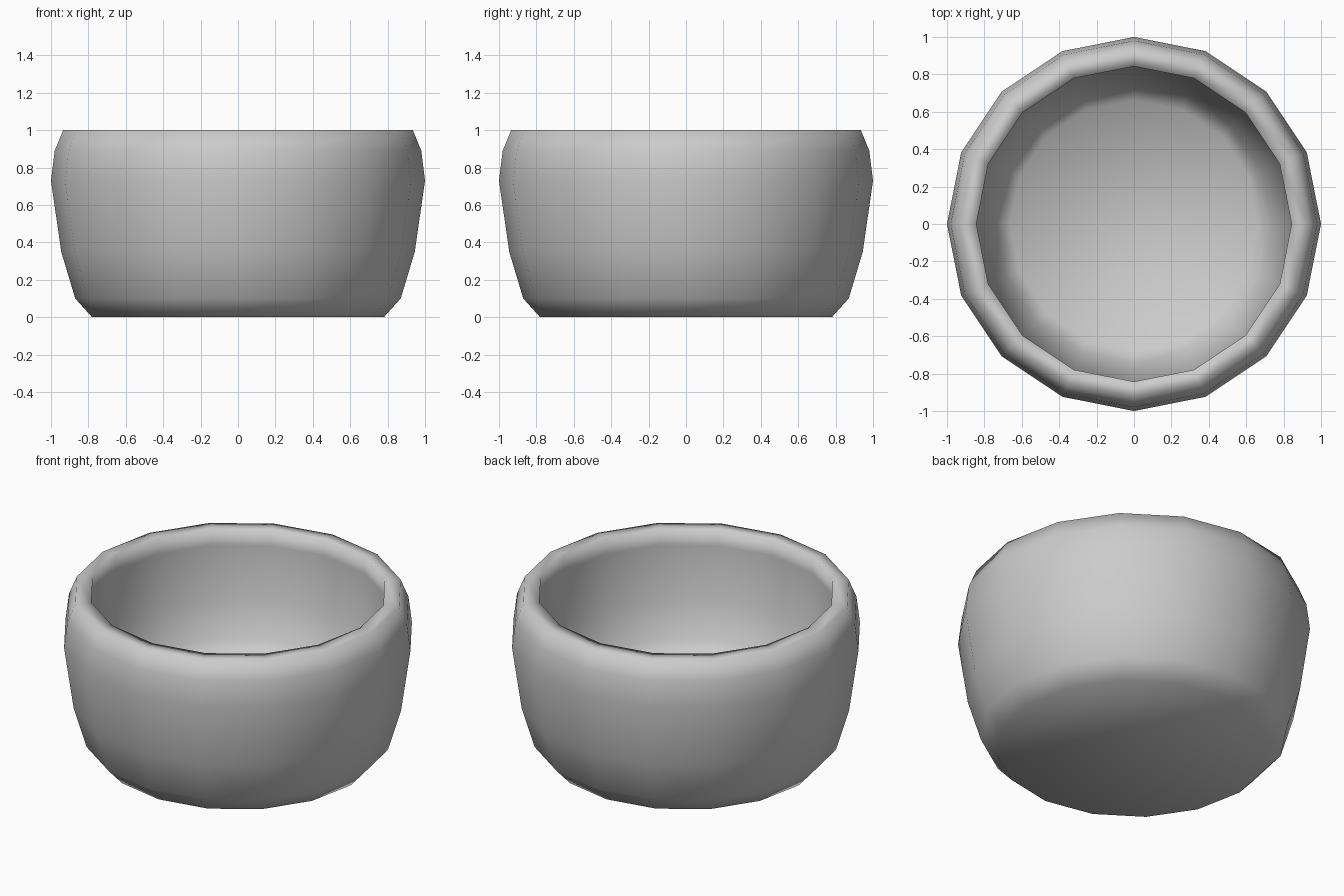
import bpy, bmesh, math

if "Cube" in bpy.data.objects:
    bpy.data.objects.remove(bpy.data.objects["Cube"])

SIDES = 16
# Outer wall from base to rim, flat rim, then inner wall down to the floor (radius, height)
OUTER = [(0.78, 0.0), (0.87, 0.10), (0.945, 0.35), (1.0, 0.73), (0.98, 0.89), (0.935, 1.0)]
SCALE, LIFT = 0.85, 0.28          # hollow is a smaller, raised copy of the outside
INNER = [(0.843, 1.0)] + [(r * SCALE, z * SCALE + LIFT) for r, z in OUTER[3::-1]]

bm = bmesh.new()
rings = []
for r, z in OUTER + INNER:
    rings.append([bm.verts.new((r * math.cos(i * math.tau / SIDES),
                                r * math.sin(i * math.tau / SIDES), z)) for i in range(SIDES)])

# Walls and rim
for a, b in zip(rings, rings[1:]):
    for i in range(SIDES):
        j = (i + 1) % SIDES
        bm.faces.new((a[i], a[j], b[j], b[i]))

# Underside and inner floor
bm.faces.new(rings[0][::-1])
bm.faces.new(rings[-1])
bmesh.ops.recalc_face_normals(bm, faces=bm.faces[:])
for f in bm.faces:
    f.smooth = True

mesh = bpy.data.meshes.new("bowl")
bm.to_mesh(mesh)
bm.free()
bowl = bpy.data.objects.new("bowl", mesh)
bpy.context.collection.objects.link(bowl)
